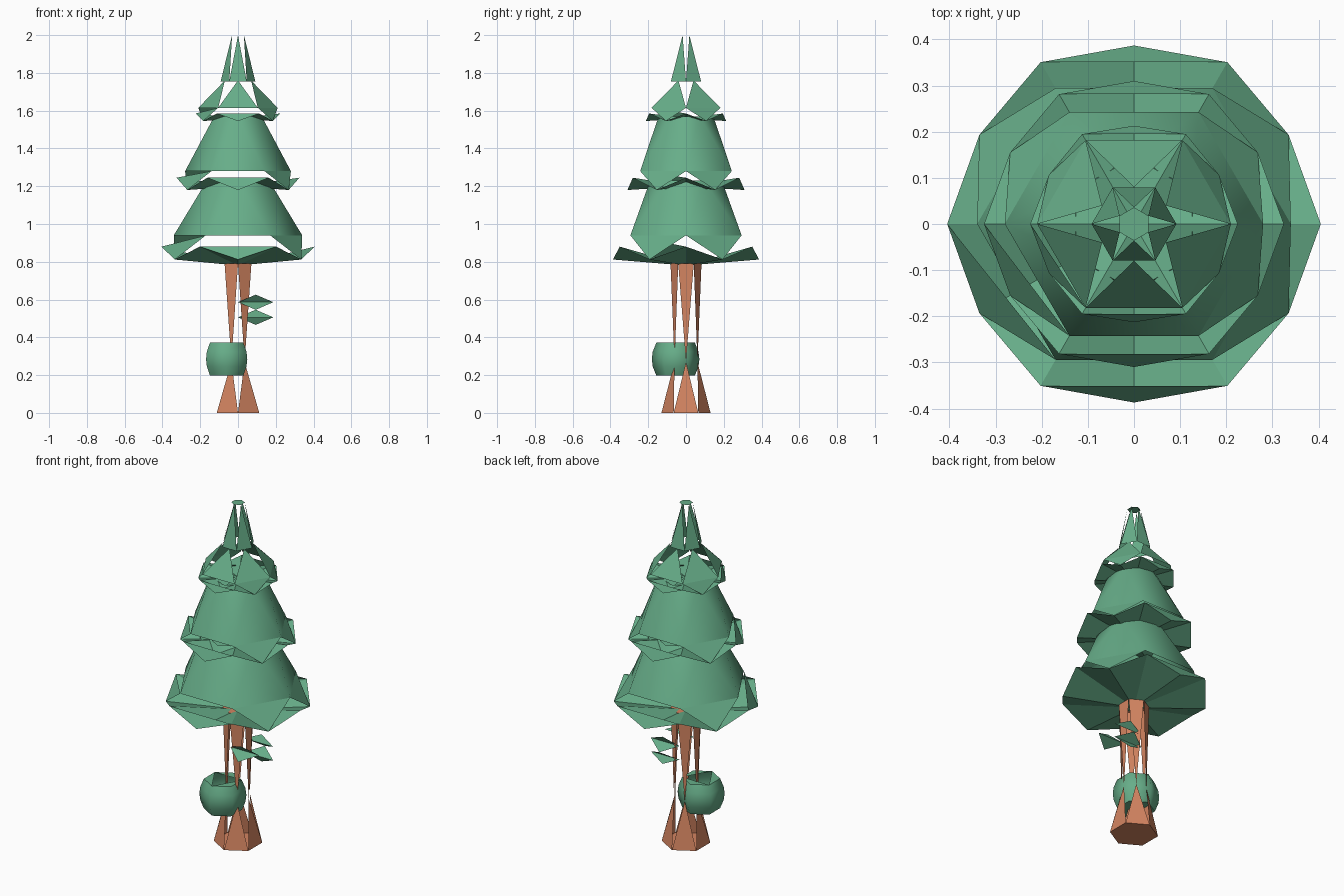
import bpy
from math import sin, cos, radians

if "Cube" in bpy.data.objects:
    bpy.data.objects.remove(bpy.data.objects["Cube"])


def material(name, rgb):
    m = bpy.data.materials.new(name)
    m.diffuse_color = (*rgb, 1)
    m.use_nodes = True
    m.node_tree.nodes["Principled BSDF"].inputs["Base Color"].default_value = m.diffuse_color
    return m


GREEN = material("leaf green", (0.135, 0.42, 0.25))
BROWN = material("bark brown", (0.66, 0.235, 0.12))


def ring(r, z, turn=0, cx=0, cy=0):
    """Six points on a circle, first at angle 'turn' degrees."""
    return [(cx + r * cos(radians(60 * i + turn)),
             cy + r * sin(radians(60 * i + turn)), z) for i in range(6)]


def build(name, faces, mat, smooth=False):
    """Make an object from faces given as lists of points, sharing equal points."""
    index, polys = {}, []
    for f in faces:
        polys.append([index.setdefault(tuple(round(c, 5) for c in p), len(index)) for p in f])
    me = bpy.data.meshes.new(name)
    me.from_pydata(list(index), [], polys)
    me.materials.append(mat)
    ob = bpy.data.objects.new(name, me)
    bpy.context.collection.objects.link(ob)
    for p in me.polygons:
        p.use_smooth = smooth
    return ob


def up(low, high):
    """Triangles standing on the lower ring's edges (high is turned by +30)."""
    return [(low[i], low[(i + 1) % 6], high[i]) for i in range(6)]


def down(low, high):
    """Triangles hanging from the upper ring's edges (low is turned by -30)."""
    return [(high[i], low[(i + 1) % 6], high[(i + 1) % 6]) for i in range(6)]


# Trunk: splayed root wedges below, tapering slivers above
base, waist, top = ring(0.13, 0, 30), ring(0.07, 0.27, 60), ring(0.082, 0.79, 30)
slivers = [(top[i], waist[i], top[(i + 1) % 6]) for i in range(6)]
build("trunk", up(base, waist) + slivers + [base[::-1], top], BROWN)


# Foliage tiers: zigzag rim, underside fan, rim flaps and a sloping mantle
def tier(name, hub_z, a, b, c, e, closed):
    A, B, C, E = ring(*a), ring(*b, 30), ring(*c), ring(*e, 30)
    hub = (0, 0, hub_z)
    skirt = []
    for i in range(6):
        j = (i + 1) % 6
        skirt += [(hub, B[i], A[i]), (hub, A[j], B[i])]
        if i in (1, 4):                      # front and back: low upright flap
            skirt.append((A[i], B[i], A[j]))
        elif i == 3:                         # front left: folded-out flap
            skirt.append((A[i], B[i], C[j]))
        else:                                # sides: hanging point
            skirt.append((C[i], B[i], C[j]))
    build(name + "_skirt", skirt, GREEN)
    mantle = up(C, E)
    if closed:
        mantle += [(C[(i + 1) % 6], E[(i + 1) % 6], E[i]) for i in range(6)]
    build(name + "_mantle", mantle, GREEN, closed)


tier("lower_tier", 0.78, (0.405, 0.88), (0.387, 0.812), (0.34, 0.94), (0.19, 1.23), True)
tier("middle_tier", 1.20, (0.325, 1.245), (0.31, 1.18), (0.28, 1.28), (0.145, 1.57), True)
tier("upper_tier", 1.56, (0.225, 1.585), (0.213, 1.545), (0.21, 1.615), (0.08, 1.76), False)

# Tip: six tall spikes with a small cap
low, high = ring(0.092, 1.755), ring(0.036, 2.0, 30)
build("tip_spikes", up(low, high) + [high], GREEN)

# Round bush beside the trunk
bx, by = -0.06, -0.055
rings = [ring(r, z, 30, bx, by) for r, z in
         ((0.102, 0.197), (0.121, 0.245), (0.126, 0.285), (0.121, 0.325), (0.102, 0.372))]
faces = [(p[i], p[(i + 1) % 6], q[(i + 1) % 6], q[i])
         for p, q in zip(rings, rings[1:]) for i in range(6)]
build("bush", faces, GREEN, True)
t = rings[-1]
build("bush_ends", [rings[0][::-1]] + [(t[i], t[i + 1], t[(i + 2) % 6]) for i in (0, 2, 4)], GREEN)


# Leaf sprigs: folded diamonds in front of and behind the trunk
def sprig(name, y_side, y_top, y_low, z):
    l, r = (0, y_side, z), (0.187, y_side, z)
    build(name, [(l, r, (0.094, y_top, z + 0.04)),
                 (r, l, (0.094, y_low, z - 0.04))], GREEN)


sprig("front_leaf", -0.07, -0.105, -0.135, 0.586)
sprig("back_upper_leaf", 0.06, 0.085, 0.115, 0.586)
sprig("back_lower_leaf", 0.06, 0.115, 0.085, 0.506)
